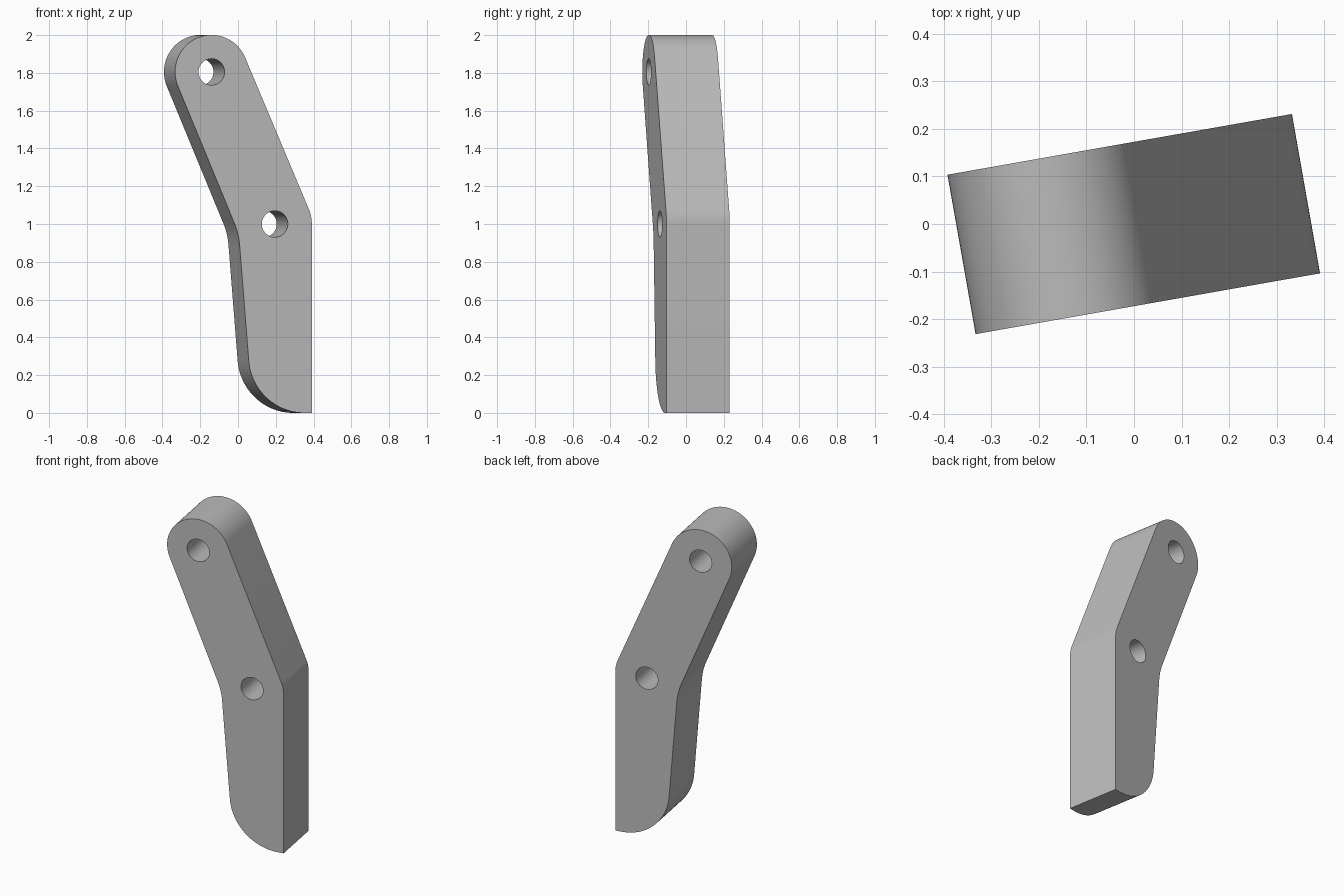
import bpy, bmesh
from math import sin, cos, radians
from mathutils import Matrix

cube = bpy.data.objects.get("Cube")
if cube:
    bpy.data.objects.remove(cube, do_unlink=True)

DEPTH = 0.34
TURN = Matrix.Rotation(radians(10), 4, 'Z')
TOP_HOLE, MID_HOLE = (-0.172, 1.805), (0.168, 1.0)
HOLE_RADIUS = 0.07

grey = bpy.data.materials.new("light_grey")
grey.use_nodes = True
color = (0.5, 0.5, 0.5, 1)
grey.diffuse_color = color
grey.node_tree.nodes["Principled BSDF"].inputs["Base Color"].default_value = color


def arc(center, radius, start, end, steps):
    """Points along an arc in the x-z plane, angles in degrees."""
    angles = [radians(start + (end - start) * i / steps) for i in range(steps + 1)]
    return [(center[0] + radius * cos(a), center[1] + radius * sin(a)) for a in angles]


def prism(name, outline, depth):
    """Extrude an x-z outline along y, then turn it about z."""
    bm = bmesh.new()
    face = bm.faces.new([bm.verts.new((x, -depth / 2, z)) for x, z in outline])
    out = bmesh.ops.extrude_face_region(bm, geom=[face])
    moved = [v for v in out["geom"] if isinstance(v, bmesh.types.BMVert)]
    bmesh.ops.translate(bm, verts=moved, vec=(0, depth, 0))
    bmesh.ops.recalc_face_normals(bm, faces=bm.faces)
    bm.transform(TURN)
    mesh = bpy.data.meshes.new(name)
    bm.to_mesh(mesh)
    bm.free()
    mesh.materials.append(grey)
    obj = bpy.data.objects.new(name, mesh)
    bpy.context.collection.objects.link(obj)
    return obj


# Bent lever outline: square heel, outer bend, round tip, inner bend, round toe
outline = [(0.367, 0)]
outline += arc(MID_HOLE, 0.199, 0, 22.9, 8)
outline += arc(TOP_HOLE, 0.196, 22.9, 202.9, 48)
outline += arc((-0.39, 0.86), 0.37, 22.9, 4.1, 8)
outline += arc((0.327, 0.3), 0.3, 184.1, 270, 28)
lever = prism("bent_lever", outline, DEPTH)

# Round holes through the lever
for label, center in (("top", TOP_HOLE), ("middle", MID_HOLE)):
    cutter = prism(label + "_hole_cutter", arc(center, HOLE_RADIUS, 0, 360, 40)[:-1], DEPTH * 2)
    cutter.hide_render = True
    cut = lever.modifiers.new(label + "_hole", 'BOOLEAN')
    cut.operation = 'DIFFERENCE'
    cut.solver = 'EXACT'
    cut.object = cutter
    bpy.context.view_layer.objects.active = lever
    bpy.ops.object.modifier_apply(modifier=cut.name)
    bpy.data.objects.remove(cutter, do_unlink=True)

# Smooth curved walls, sharp rims
bpy.ops.object.select_all(action='DESELECT')
lever.select_set(True)
bpy.context.view_layer.objects.active = lever
bpy.ops.object.shade_smooth_by_angle(angle=radians(30))
